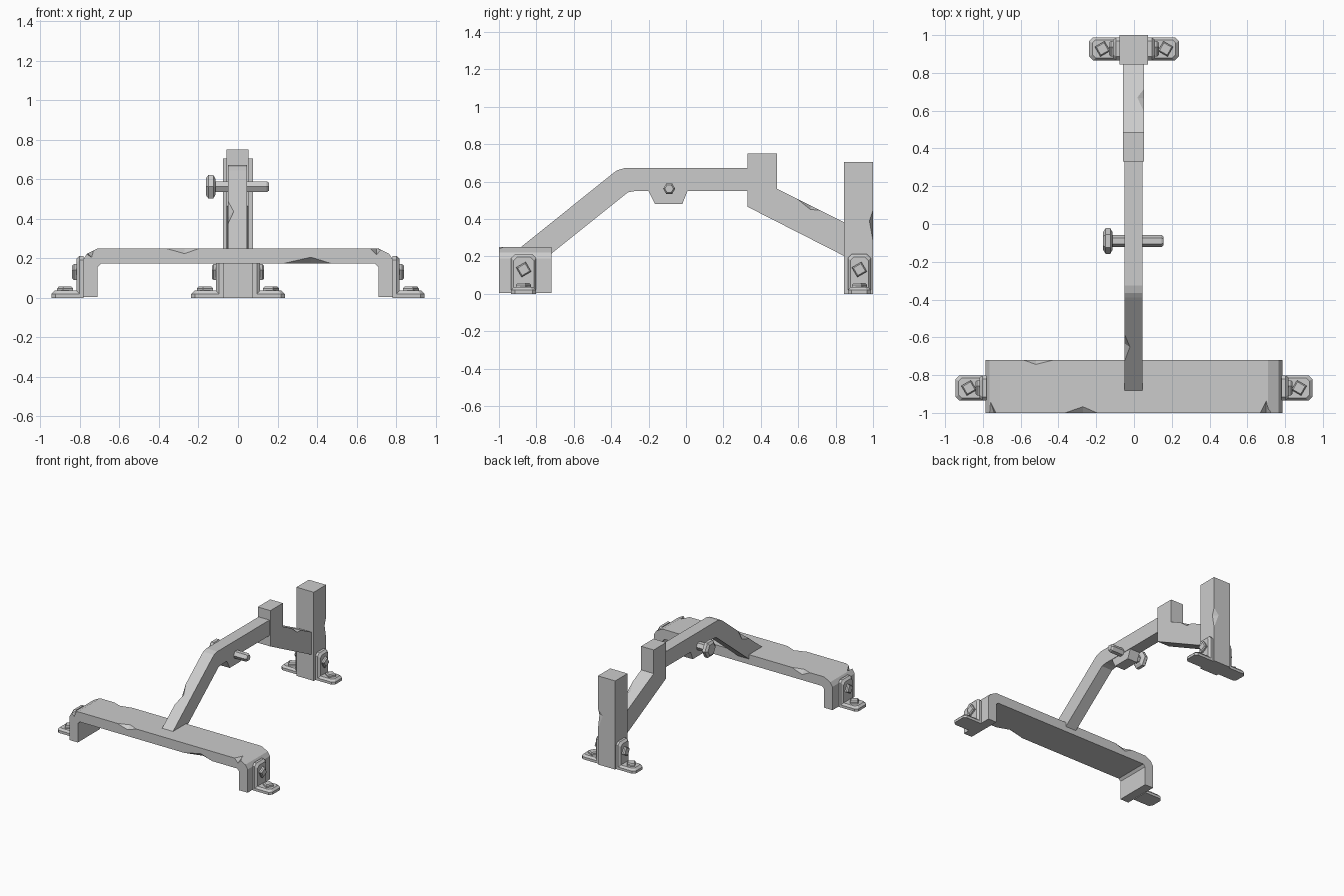
import bpy, bmesh, math
from mathutils import Vector

if "Cube" in bpy.data.objects:
    bpy.data.objects.remove(bpy.data.objects["Cube"])


def add_loft(bm, rings):
    """Skin equal-length rings of points and cap both ends."""
    vs = [[bm.verts.new(p) for p in r] for r in rings]
    n = len(vs[0])
    for a, b in zip(vs, vs[1:]):
        for i in range(n):
            j = (i + 1) % n
            bm.faces.new((a[i], a[j], b[j], b[i]))
    bm.faces.new(vs[0][::-1])
    bm.faces.new(vs[-1])


def finish(bm, name):
    bmesh.ops.recalc_face_normals(bm, faces=bm.faces)
    me = bpy.data.meshes.new(name)
    bm.to_mesh(me)
    bm.free()
    ob = bpy.data.objects.new(name, me)
    bpy.context.collection.objects.link(ob)
    return ob


def prism_x(name, yz, x0, x1):
    bm = bmesh.new()
    add_loft(bm, [[(x, y, z) for y, z in yz] for x in (x0, x1)])
    return finish(bm, name)


def chip(ob, p, q, r, s):
    """Knock a splinter off edge p-q; r and s lie on the two adjoining faces."""
    p, q, r, s = map(Vector, (p, q, r, s))
    d = ((p + q) / 2 - (r + s) / 2).normalized()
    pts = [v + d * 0.0015 for v in (p, q, r, s)] + [(p + q) / 2 + d * 0.1]
    bm = bmesh.new()
    for v in pts:
        bm.verts.new(v)
    bmesh.ops.convex_hull(bm, input=bm.verts)
    cutter = finish(bm, "chip_cutter")
    cutter.hide_render = True
    mod = ob.modifiers.new("chip", 'BOOLEAN')
    mod.operation, mod.solver, mod.object = 'DIFFERENCE', 'EXACT', cutter
    bpy.context.view_layer.objects.active = ob
    bpy.ops.object.modifier_apply(modifier=mod.name)
    bpy.data.objects.remove(cutter)


# Wide bent plate at the front
half = [(0.71, 0.005), (0.785, 0.005), (0.785, 0.19), (0.765, 0.222), (0.71, 0.25)]
inner = [(0.71, 0.155), (0.693, 0.173)]
outline = half + [(-x, z) for x, z in half[::-1]]
outline += [(-x, z) for x, z in inner] + inner[::-1]
bm = bmesh.new()
add_loft(bm, [[(x, y, z) for x, z in outline] for y in (-1.0, -0.72)])
bench = finish(bm, "front_bent_plate")
chip(bench, (-0.37, -1, 0.25), (-0.19, -1, 0.25), (-0.27, -0.965, 0.25), (-0.27, -1, 0.222))
chip(bench, (-0.59, -0.72, 0.25), (-0.42, -0.72, 0.25), (-0.52, -0.745, 0.25), (-0.52, -0.72, 0.215))
chip(bench, (0.22, -1, 0.173), (0.48, -1, 0.173), (0.37, -0.96, 0.173), (0.37, -1, 0.207))
chip(bench, (0.668, -1, 0.25), (0.725, -1, 0.243), (0.70, -0.935, 0.25), (0.70, -1, 0.217))
chip(bench, (-0.765, -1, 0.222), (-0.73, -1, 0.24), (-0.76, -0.94, 0.224), (-0.74, -1, 0.203))

# Bent arm rising from the plate
arm = prism_x("bent_arm", [(-0.895, 0.24), (-0.39, 0.645), (-0.365, 0.662), (-0.325, 0.673),
                           (0.34, 0.673), (0.34, 0.55), (-0.27, 0.55), (-0.31, 0.543),
                           (-0.72, 0.215)], -0.05, 0.046)
chip(arm, (-0.05, -0.73, 0.372), (-0.05, -0.58, 0.493), (-0.02, -0.65, 0.436), (-0.05, -0.63, 0.405))

# Tab hanging below the arm, with a hex bolt through it
prism_x("bolt_tab", [(-0.205, 0.56), (-0.165, 0.48), (-0.02, 0.48), (0.012, 0.56)], -0.046, 0.042)


def hex_ring(x, r):
    return [(x, -0.09 + r * math.cos(i * math.pi / 3), 0.562 + r * math.sin(i * math.pi / 3))
            for i in range(6)]


bm = bmesh.new()
add_loft(bm, [hex_ring(*k) for k in ((-0.163, 0.048), (-0.15, 0.068), (-0.125, 0.068), (-0.113, 0.045))])
add_loft(bm, [hex_ring(*k) for k in ((-0.12, 0.032), (0.145, 0.032), (0.157, 0.023))])
finish(bm, "hex_bolt")

# Sloping brace between arm and rear post
brace = prism_x("rear_brace", [(0.33, 0.465), (0.33, 0.75), (0.487, 0.75), (0.487, 0.562),
                               (0.86, 0.375), (0.86, 0.195)], -0.057, 0.054)
chip(brace, (0.054, 0.59, 0.5104), (0.054, 0.72, 0.4452), (0.015, 0.67, 0.4703), (0.054, 0.665, 0.45))

# Rear post
post = prism_x("rear_post", [(0.845, 0), (1, 0), (1, 0.705), (0.845, 0.705)], -0.077, 0.075)
chip(post, (0.075, 1, 0.28), (0.075, 1, 0.45), (0.03, 1, 0.40), (0.075, 0.98, 0.39))


# Angle brackets: foot, upright and a square bolt on each
def tab_outline(length, w, c):
    return [(0, -w), (length - c, -w), (length, -w + c),
            (length, w - c), (length - c, w), (0, w)]


def square(cu, cv, r):
    return [(cu + r * math.cos(a), cv + r * math.sin(a))
            for a in (math.radians(15 + 90 * i) for i in range(4))]


def bracket(name, side, wall, yc, w):
    def foot(pts, h):
        return [(side * (wall + u), yc + v, h) for u, v in pts]

    def upright(pts, h):
        return [(side * (wall + h), yc + v, u) for u, v in pts]

    bm = bmesh.new()
    for place, length, t, bolt in ((foot, 0.162, 0.036, 0.092), (upright, 0.212, 0.036, 0.13)):
        full, top = tab_outline(length, w, 0.02), tab_outline(length - 0.016, w - 0.013, 0.018)
        add_loft(bm, [place(full, 0), place(full, 0.02), place(top, t)])
        add_loft(bm, [place(square(bolt, 0, 0.042), t - 0.005),
                      place(square(bolt, 0, 0.042), t + 0.012),
                      place(square(bolt, 0, 0.033), t + 0.021)])
    finish(bm, name)


for side, label in ((-1, "left"), (1, "right")):
    bracket("front_bracket_" + label, side, 0.782, -0.868, 0.067)
    bracket("rear_bracket_" + label, side, 0.075, 0.927, 0.061)
